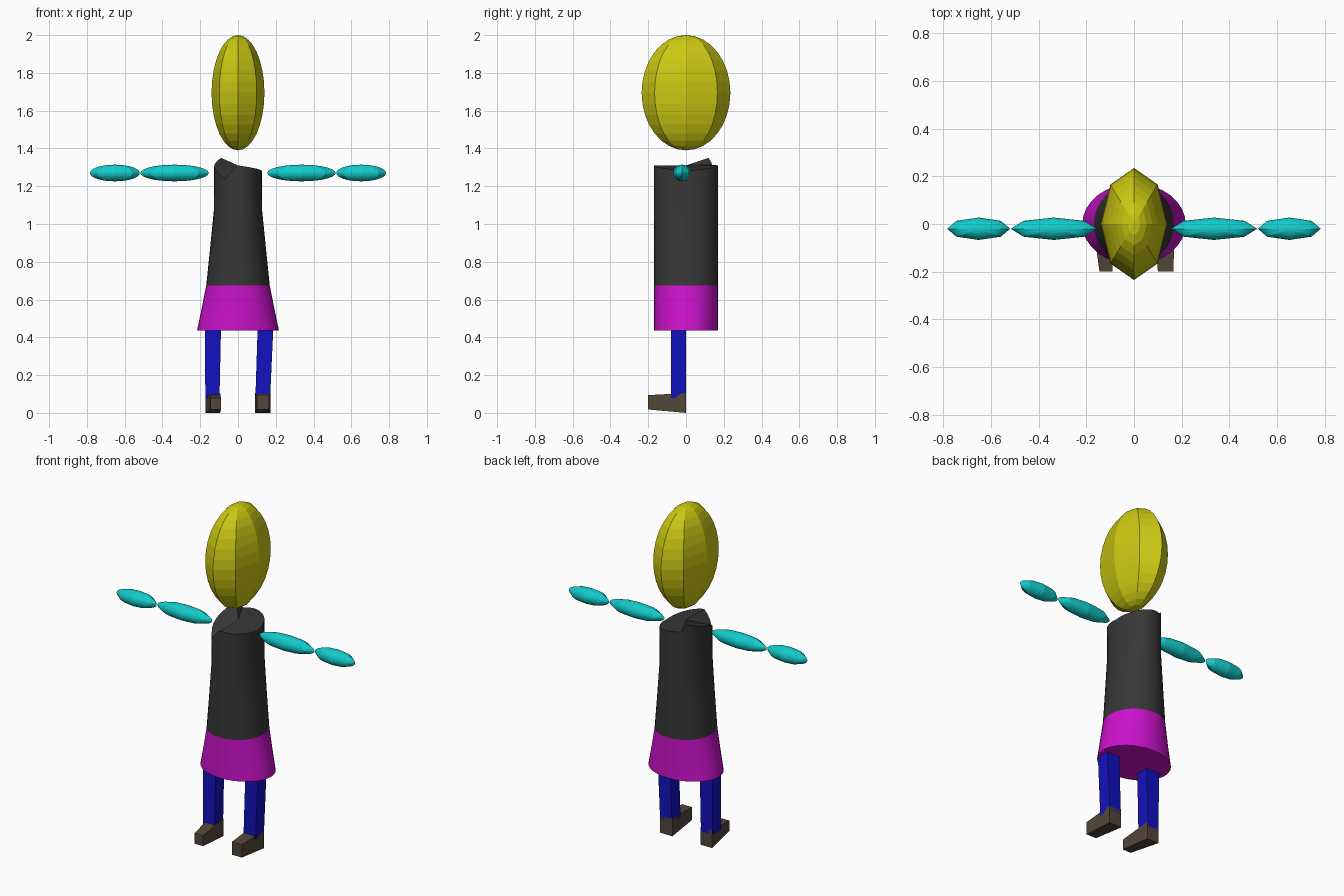
import bpy, bmesh, math
from mathutils import Vector

if "Cube" in bpy.data.objects:
    bpy.data.objects.remove(bpy.data.objects["Cube"])


def material(name, rgb):
    m = bpy.data.materials.new(name)
    m.diffuse_color = (*rgb, 1)
    m.use_nodes = True
    m.node_tree.nodes["Principled BSDF"].inputs["Base Color"].default_value = m.diffuse_color
    return m


YELLOW = material("yellow", (0.60, 0.58, 0.006))
TEAL = material("teal", (0.006, 0.60, 0.60))
CHARCOAL = material("charcoal", (0.038, 0.038, 0.038))
MAGENTA = material("magenta", (0.60, 0.006, 0.60))
BLUE = material("blue", (0.006, 0.006, 0.52))
BROWN = material("brown", (0.085, 0.062, 0.042))


def finish(name, bm, mat):
    bmesh.ops.recalc_face_normals(bm, faces=bm.faces)
    mesh = bpy.data.meshes.new(name)
    bm.to_mesh(mesh)
    bm.free()
    obj = bpy.data.objects.new(name, mesh)
    bpy.context.collection.objects.link(obj)
    mesh.materials.append(mat)
    return obj


def smooth(obj):
    bpy.ops.object.select_all(action='DESELECT')
    obj.select_set(True)
    bpy.context.view_layer.objects.active = obj
    bpy.ops.object.shade_smooth_by_angle(angle=math.radians(30))


def ellipsoid(name, center, radii, mat):
    # eight-sided faceted ball with its poles up and down
    bm = bmesh.new()
    bmesh.ops.create_uvsphere(bm, u_segments=8, v_segments=16, radius=1)
    for v in bm.verts:
        v.co = Vector(c + r * p for c, r, p in zip(center, radii, v.co))
    return finish(name, bm, mat)


def prism(name, loop_a, loop_b, mat):
    # solid between two four-point loops
    bm = bmesh.new()
    a = [bm.verts.new(p) for p in loop_a]
    b = [bm.verts.new(p) for p in loop_b]
    bm.faces.new(a)
    bm.faces.new(b)
    for i in range(4):
        j = (i + 1) % 4
        bm.faces.new((a[i], a[j], b[j], b[i]))
    return finish(name, bm, mat)


SIDES, DEPTH = 32, 0.17


def tube(name, rows, mat, bottom_center, top_center):
    # elliptical loft; each row is (half width, height or height by angle)
    bm = bmesh.new()
    rings = []
    for width, height in rows:
        ring = []
        for i in range(SIDES):
            a = math.tau * i / SIDES
            z = height(a) if callable(height) else height
            ring.append(bm.verts.new((width * math.cos(a), DEPTH * math.sin(a), z)))
        rings.append(ring)
    for lo, hi in zip(rings, rings[1:]):
        for i in range(SIDES):
            j = (i + 1) % SIDES
            bm.faces.new((lo[i], lo[j], hi[j], hi[i]))
    for ring, z in ((rings[0], bottom_center), (rings[-1], top_center)):
        c = bm.verts.new((0, 0, z))
        for i in range(SIDES):
            bm.faces.new((ring[i], ring[(i + 1) % SIDES], c))
    obj = finish(name, bm, mat)
    smooth(obj)
    return obj


# uneven neckline: (angle in degrees, height)
NECKLINE = [(0, 1.28), (90, 1.31), (124, 1.312), (135, 1.35), (180, 1.305),
            (215, 1.27), (235, 1.235), (255, 1.28), (270, 1.31), (360, 1.28)]


def neckline(angle):
    d = math.degrees(angle)
    for (a, za), (b, zb) in zip(NECKLINE, NECKLINE[1:]):
        if a <= d <= b:
            return za + (zb - za) * (d - a) / (b - a)
    return NECKLINE[-1][1]


# body and skirt
tube("torso", [(0.168, 0.675), (0.148, 0.87), (0.128, 1.07), (0.126, neckline)],
     CHARCOAL, 0.675, 1.31)
tube("skirt", [(0.217, 0.435), (0.192, 0.555), (0.168, 0.675)], MAGENTA, 0.435, 0.675)

# head
ellipsoid("head", (0, 0, 1.695), (0.14, 0.235, 0.305), YELLOW)

# arms
for side, s in (("left", -1), ("right", 1)):
    ellipsoid(side + "_upper_arm", (s * 0.336, -0.02, 1.27), (0.181, 0.047, 0.044), TEAL)
    ellipsoid(side + "_forearm", (s * 0.652, -0.02, 1.27), (0.132, 0.047, 0.044), TEAL)


def rect_xy(x0, x1, y0, y1, z):
    return [(x0, y0, z), (x1, y0, z), (x1, y1, z), (x0, y1, z)]


def rect_xz(x0, x1, y, z0, z1):
    return [(x0, y, z0), (x1, y, z0), (x1, y, z1), (x0, y, z1)]


# legs
prism("left_leg", rect_xy(-0.173, -0.098, -0.08, 0, 0.08),
      rect_xy(-0.175, -0.09, -0.08, 0, 0.45), BLUE)
prism("right_leg", rect_xy(0.092, 0.17, -0.08, 0, 0.08),
      rect_xy(0.104, 0.187, -0.08, 0, 0.45), BLUE)

# shoes, tapering towards the toes
prism("left_shoe", rect_xz(-0.172, -0.095, 0, 0, 0.105),
      rect_xz(-0.145, -0.09, -0.2, 0.018, 0.08), BROWN)
prism("right_shoe", rect_xz(0.09, 0.172, 0, 0, 0.105),
      rect_xz(0.1, 0.165, -0.2, 0.018, 0.094), BROWN)
